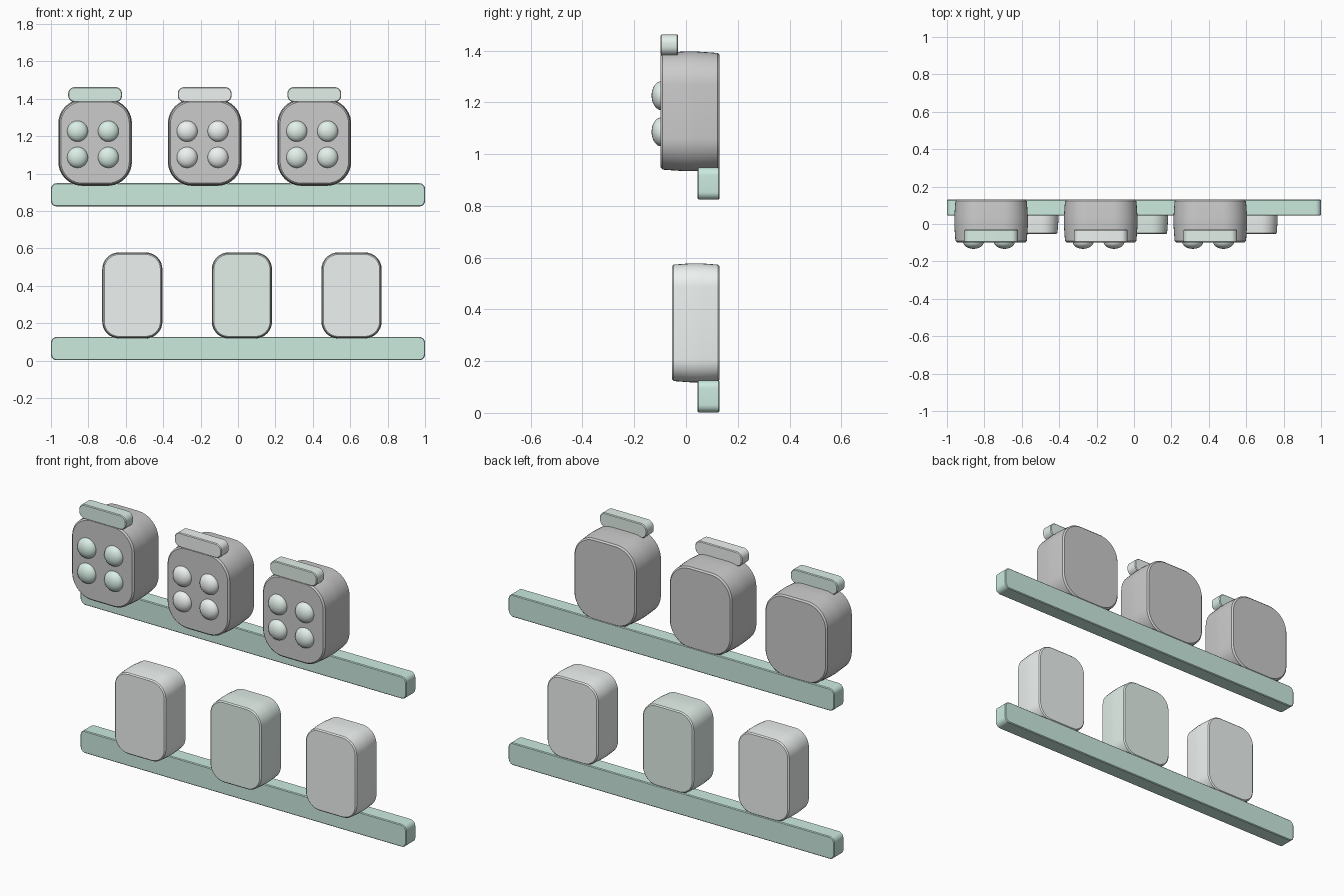
import bpy, bmesh
from math import sin, cos, pi

if "Cube" in bpy.data.objects:
    bpy.data.objects.remove(bpy.data.objects["Cube"])


def material(name, rgb):
    m = bpy.data.materials.new(name)
    m.diffuse_color = (*rgb, 1)
    m.use_nodes = True
    m.node_tree.nodes["Principled BSDF"].inputs["Base Color"].default_value = m.diffuse_color
    return m


mint = material("mint", (0.60, 0.83, 0.74))
soft_mint = material("soft_mint", (0.70, 0.86, 0.79))
pale_mint = material("pale_mint", (0.77, 0.87, 0.82))
pale = material("pale", (0.85, 0.89, 0.87))
grey = material("grey", (0.60, 0.60, 0.60))


def finish(ob, mat):
    ob.data.materials.append(mat)
    bpy.context.view_layer.objects.active = ob
    ob.select_set(True)
    bpy.ops.object.shade_smooth_by_angle(angle=0.7)
    ob.select_set(False)


def slab(name, x, y, z, r, mat, soft=0.004, bulge=0.0, seg=8):
    """Rounded rectangle in the xz plane, lofted along y with softened rims."""
    cx, cz = sum(x) / 2, sum(z) / 2
    hx, hz = (x[1] - x[0]) / 2, (z[1] - z[0]) / 2
    ym = sum(y) / 2
    # (depth, inset) of each ring from front to back
    rings = [(y[0], soft + bulge), (y[0] + soft, bulge), (ym - 0.02, 0), (ym + 0.02, 0),
             (y[1] - soft, bulge), (y[1], soft + bulge)]
    bm = bmesh.new()
    loops = []
    for yy, inset in rings:
        rad = r - inset
        loop = []
        for q, (sx, sz) in enumerate(((1, 1), (-1, 1), (-1, -1), (1, -1))):
            for i in range(seg + 1):
                a = (q + i / seg) * pi / 2
                loop.append(bm.verts.new((cx + sx * (hx - r) + rad * cos(a), yy,
                                          cz + sz * (hz - r) + rad * sin(a))))
        loops.append(loop)
    n = len(loops[0])
    for a, b in zip(loops, loops[1:]):
        for i in range(n):
            j = (i + 1) % n
            bm.faces.new((a[i], a[j], b[j], b[i]))
    bm.faces.new(loops[0])
    bm.faces.new(loops[-1])
    bmesh.ops.recalc_face_normals(bm, faces=bm.faces)
    me = bpy.data.meshes.new(name)
    bm.to_mesh(me)
    bm.free()
    ob = bpy.data.objects.new(name, me)
    bpy.context.collection.objects.link(ob)
    finish(ob, mat)


# two long rails
for name, z in (("lower_rail", 0.002), ("upper_rail", 0.824)):
    slab(name, (-1, 1), (0.045, 0.13), (z, z + 0.124), 0.03, mint)

# upper row: rounded bodies with a top bar and four domed studs
for k, (cx, accent) in enumerate(((-0.764, soft_mint), (-0.178, pale), (0.408, pale_mint))):
    slab(f"body_{k}", (cx - 0.197, cx + 0.197), (-0.098, 0.13), (0.934, 1.397),
         0.13, grey, soft=0.008, bulge=0.006, seg=10)
    slab(f"top_bar_{k}", (cx - 0.144, cx + 0.144), (-0.098, -0.03), (1.382, 1.462),
         0.035, accent)
    for i, dx in enumerate((-0.094, 0.071)):
        for j, z in enumerate((1.086, 1.226)):
            bpy.ops.mesh.primitive_uv_sphere_add(segments=24, ring_count=16, radius=1,
                                                 location=(cx + dx, -0.095, z))
            stud = bpy.context.object
            stud.name = f"stud_{k}_{i}_{j}"
            stud.scale = (0.056, 0.038, 0.056)
            finish(stud, accent)

# lower row: plain rounded blocks, staggered to the right
for k, (cx, mat) in enumerate(((-0.565, pale), (0.021, pale_mint), (0.607, pale))):
    slab(f"block_{k}", (cx - 0.161, cx + 0.161), (-0.054, 0.13), (0.118, 0.578),
         0.09, mat, soft=0.006, bulge=0.005)
